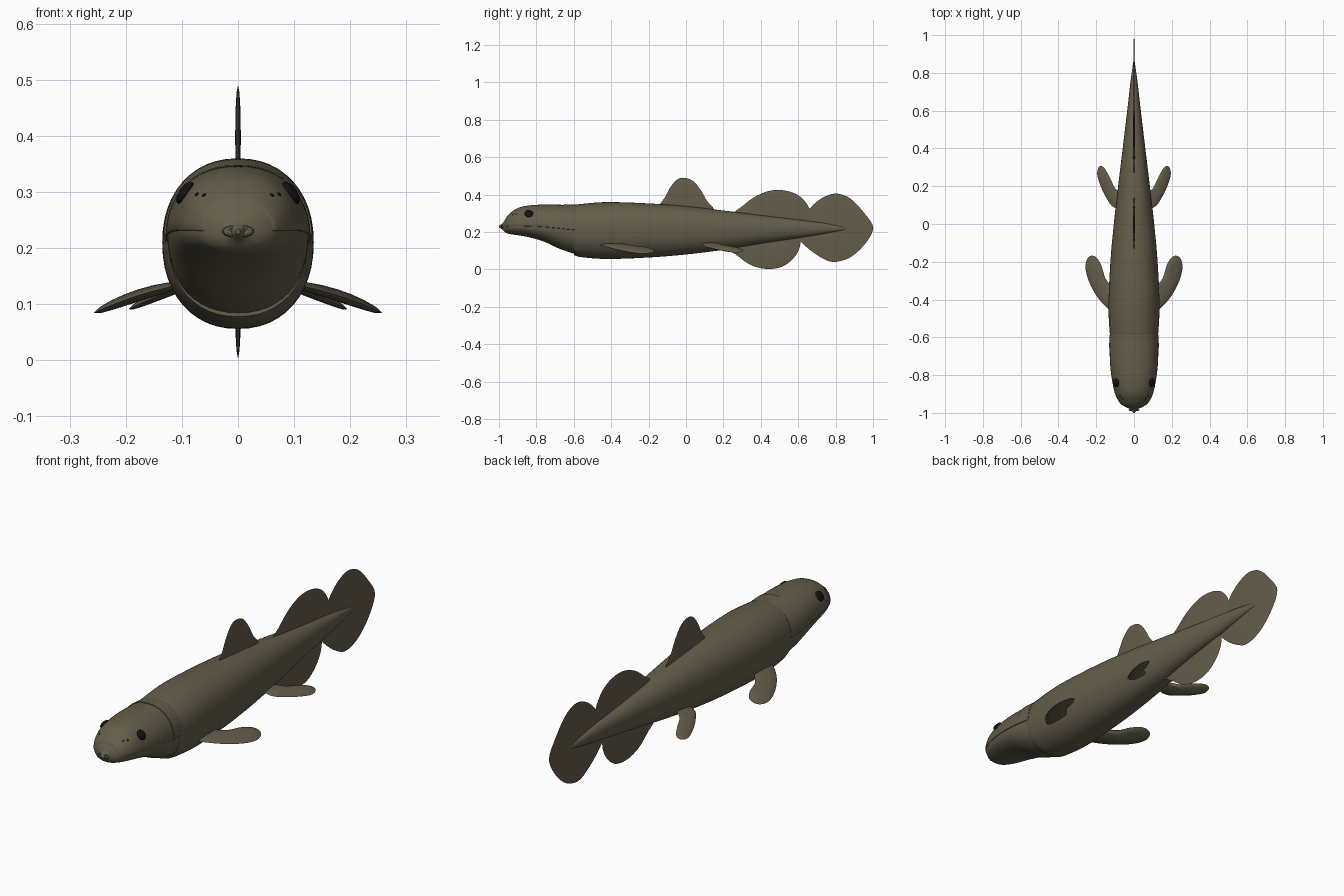
import bpy, bmesh, math
from mathutils import Vector

cube = bpy.data.objects.get("Cube")
if cube:
    bpy.data.objects.remove(cube, do_unlink=True)


def material(name, rgb):
    m = bpy.data.materials.new(name)
    m.use_nodes = True
    m.diffuse_color = (*rgb, 1)
    m.node_tree.nodes["Principled BSDF"].inputs["Base Color"].default_value = (*rgb, 1)
    return m


SKIN = material("olive brown skin", (0.13, 0.11, 0.07))
BLACK = material("eye black", (0.006, 0.006, 0.006))


def finish(name, bm, mat, angle=50):
    bmesh.ops.recalc_face_normals(bm, faces=bm.faces)
    mesh = bpy.data.meshes.new(name)
    bm.to_mesh(mesh)
    bm.free()
    mesh.materials.append(mat)
    ob = bpy.data.objects.new(name, mesh)
    bpy.context.collection.objects.link(ob)
    bpy.ops.object.select_all(action='DESELECT')
    ob.select_set(True)
    bpy.context.view_layer.objects.active = ob
    bpy.ops.object.shade_smooth_by_angle(angle=math.radians(angle))
    return ob


def spline(p0, p1, p2, p3, t):
    return tuple(0.5 * (2 * b + (c - a) * t + (2 * a - 5 * b + 4 * c - d) * t * t
                        + (3 * b - a - 3 * c + d) * t ** 3)
                 for a, b, c, d in zip(p0, p1, p2, p3))


def smooth(pts, steps, closed=False):
    n = len(pts)
    get = (lambda i: pts[i % n]) if closed else (lambda i: pts[min(max(i, 0), n - 1)])
    out = [spline(get(i - 1), get(i), get(i + 1), get(i + 2), k / steps)
           for i in range(n if closed else n - 1) for k in range(steps)]
    return out if closed else out + [pts[-1]]


def on_section(s, a, power=0.92):
    # Rounded cross-section with separate upper and lower heights
    y, w, top, mid, low = s
    c, q = math.cos(a), math.sin(a)
    h = top - mid if q > 0 else mid - low
    return Vector((math.copysign(abs(c) ** power, c) * w, y,
                   mid + math.copysign(abs(q) ** power, q) * h))


def loft(name, sections, sides=48):
    bm = bmesh.new()
    rings = [[bm.verts.new(on_section(s, math.tau * i / sides)) for i in range(sides)]
             for s in sections]
    for r, q in zip(rings, rings[1:]):
        for i in range(sides):
            j = (i + 1) % sides
            bm.faces.new((r[i], r[j], q[j], q[i]))
    bm.faces.new(rings[0])
    bm.faces.new(rings[-1])
    return finish(name, bm, SKIN)


# Body: y, half width, top, widest height, bottom
body = [(-0.60, .124, .343, .212, .078), (-0.56, .130, .350, .212, .066),
        (-0.42, .135, .360, .210, .056), (-0.2, .125, .353, .210, .064),
        (0, .107, .338, .211, .080), (0.2, .084, .315, .213, .105),
        (0.4, .060, .290, .215, .138), (0.6, .036, .266, .217, .168),
        (0.75, .019, .246, .218, .193), (0.87, .002, .221, .218, .216)]
loft("body", smooth(body, 6))

# Head: full shape, then a slightly raised skull cap and nape plate
head = [(-1.0, .004, .234, .230, .225), (-.982, .018, .246, .231, .213),
        (-.965, .052, .270, .232, .197), (-.945, .074, .294, .233, .190),
        (-.90, .097, .325, .233, .183), (-.84, .111, .339, .232, .172),
        (-.76, .122, .344, .228, .149), (-.67, .126, .343, .220, .108),
        (-.585, .123, .340, .211, .080)]
head = smooth(head, 6)
loft("lower_head", head)


def raised(name, start, grow, drop):
    part = [s for s in head if s[0] >= start]
    loft(name, [(y, w + grow, t + grow, m, m - drop) for y, w, t, m, b in part])


raised("skull_cap", -.96, .003, .006)
raised("nape_plate", -.665, .006, -.03)

# Lips: small puckered ring at the snout
bpy.ops.mesh.primitive_torus_add(major_segments=24, minor_segments=8, major_radius=.013,
                                 minor_radius=.006, location=(0, -.984, .23),
                                 rotation=(math.pi / 2, 0, 0))
lips = bpy.context.object
lips.name = "lips"
lips.scale = (1.5, .6, 1)
lips.data.materials.append(SKIN)
bpy.ops.object.shade_smooth_by_angle()


# Eyes and nostrils
def bead(name, y, angle, radius, depth, side):
    s = min(head, key=lambda q: abs(q[0] - y))
    p = on_section(s, angle)
    d = .05
    normal = (on_section(s, angle + d) - on_section(s, angle - d)).cross(Vector((0, 1, 0)))
    if normal.x < 0:
        normal.negate()
    p += normal.normalized() * .003
    p.x *= side
    normal.x *= side
    bm = bmesh.new()
    bmesh.ops.create_uvsphere(bm, u_segments=20, v_segments=12, radius=radius)
    ob = finish(name, bm, BLACK)
    ob.location = p
    ob.scale = (1, 1, depth)
    ob.rotation_euler = normal.to_track_quat('Z', 'Y').to_euler()


for side, label in ((1, "left"), (-1, "right")):
    bead(label + "_eye", -.842, .62, .023, .45, side)
    bead(label + "_front_nostril", -.925, .85, .004, .6, side)
    bead(label + "_rear_nostril", -.912, .73, .004, .6, side)


def fin(name, outline, place, thick):
    # Lens-shaped blade: sharp rim, thicker towards the middle
    pts = [Vector(p) for p in smooth(outline, 5, closed=True)]
    mid = sum(pts, Vector((0, 0))) / len(pts)
    bm = bmesh.new()
    n = len(pts)
    rim = [bm.verts.new(place(*p, 0)) for p in pts]
    for sign in (1, -1):
        ring = rim
        for f in (.85, .6, .3):
            h = sign * thick * math.sqrt(1 - f * f)
            nxt = [bm.verts.new(place(*mid.lerp(p, f), h)) for p in pts]
            for i in range(n):
                j = (i + 1) % n
                bm.faces.new((ring[i], ring[j], nxt[j], nxt[i]))
            ring = nxt
        hub = bm.verts.new(place(*mid, sign * thick))
        for i in range(n):
            bm.faces.new((ring[i], ring[(i + 1) % n], hub))
    return finish(name, bm, SKIN, 70)


# Upright fins, drawn in y and z
upright = lambda y, z, h: (h, y, z)
fin("front_dorsal_fin", [(-.14, .32), (-.11, .39), (-.08, .445), (-.045, .482), (-.01, .49),
                         (.035, .475), (.075, .43), (.11, .37), (.145, .31), (0, .28)],
    upright, .005)
fin("rear_dorsal_fin", [(.25, .28), (.31, .345), (.38, .395), (.46, .423), (.54, .42),
                        (.61, .39), (.655, .335), (.66, .29), (.63, .24), (.42, .23)],
    upright, .005)
fin("anal_fin", [(.22, .13), (.28, .07), (.35, .022), (.43, .003), (.51, .013),
                 (.57, .055), (.605, .11), (.61, .165), (.58, .2), (.4, .19)],
    upright, .005)
fin("tail_fin", [(.645, .30), (.69, .355), (.75, .393), (.81, .405), (.88, .378), (.95, .305),
                 (1.0, .225), (.96, .14), (.88, .066), (.79, .040), (.72, .065), (.65, .115),
                 (.605, .165), (.61, .22)],
    upright, .004)

# Paired fins, drawn in x and y, drooping outwards
pectoral = [(.09, -.46), (.135, -.45), (.195, -.385), (.24, -.30), (.257, -.225), (.24, -.175),
            (.205, -.172), (.175, -.215), (.15, -.29), (.10, -.36)]
pelvic = [(.06, .09), (.11, .09), (.15, .145), (.18, .21), (.195, .265), (.185, .303),
          (.16, .30), (.13, .25), (.10, .19), (.06, .15)]
for side, label in ((1, "left"), (-1, "right")):
    def droop(x, y, h, start=.10, slope=.18, side=side):
        d = x - start
        return (side * x, y, .135 - slope * d - .9 * d * d + h)
    fin(label + "_pectoral_fin", pectoral, droop, .011)
    fin(label + "_pelvic_fin", pelvic,
        lambda x, y, h: droop(x, y, h, start=.085, slope=.3), .009)
